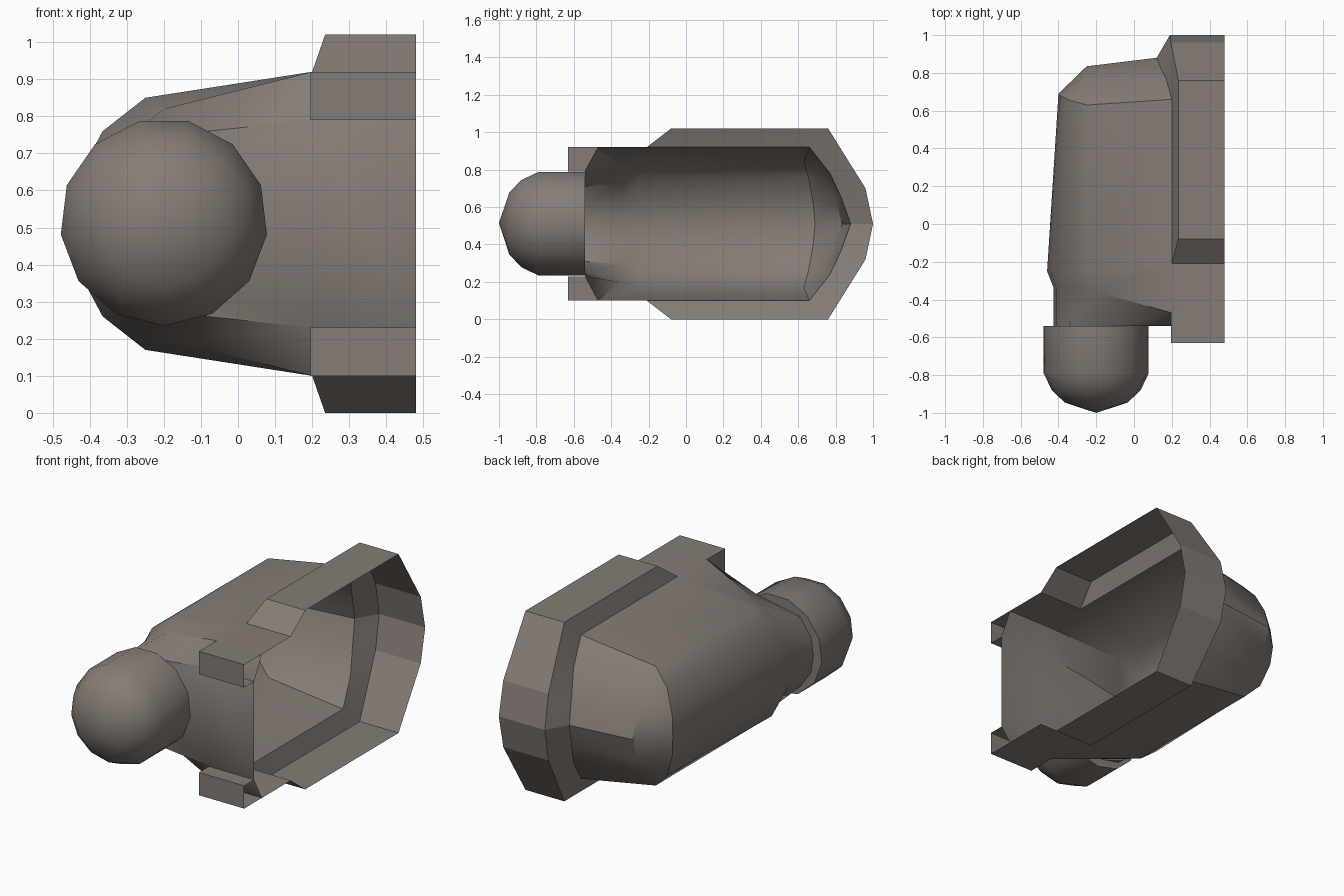
import bpy, bmesh, math

if "Cube" in bpy.data.objects:
    bpy.data.objects.remove(bpy.data.objects["Cube"])

ZC = 0.51  # height of the mirror plane

grey = bpy.data.materials.new("warm_grey")
grey.diffuse_color = (0.235, 0.203, 0.182, 1)
grey.use_nodes = True
grey.node_tree.nodes["Principled BSDF"].inputs["Base Color"].default_value = grey.diffuse_color


def finish(name, bm, angle):
    """Weld, orient outward and smooth a mesh, then add it to the scene."""
    bmesh.ops.remove_doubles(bm, verts=bm.verts, dist=0.0005)
    bmesh.ops.recalc_face_normals(bm, faces=bm.faces)
    bm.normal_update()
    left = min(bm.faces, key=lambda f: f.calc_center_median().x)
    if left.normal.x > 0:
        bmesh.ops.reverse_faces(bm, faces=bm.faces)
    me = bpy.data.meshes.new(name)
    bm.to_mesh(me)
    bm.free()
    me.materials.append(grey)
    for p in me.polygons:
        p.use_smooth = True
    me.set_sharp_from_angle(angle=math.radians(angle))
    ob = bpy.data.objects.new(name, me)
    bpy.context.collection.objects.link(ob)
    return ob


def add(bm, pts):
    """Add one face of (x, y, height above mid-plane)."""
    bm.faces.new([bm.verts.new((x, y, ZC + h)) for x, y, h in pts])


def add_both(bm, pts):
    """Add a face and its mirror image below the mid-plane."""
    add(bm, pts)
    add(bm, [(x, y, -h) for x, y, h in reversed(pts)])


def bridge(bm, a, b):
    for i in range(len(a) - 1):
        add_both(bm, [a[i], a[i + 1], b[i + 1], b[i]])


# Shared arcs at the rounded back end, from the top corner to the mid-plane
arc_rim = [(.2, .66, .41), (.17, .77, .27), (.14, .83, .14), (.12, .88, 0)]
arc_mid = [(-.25, .63, .34), (-.25, .72, .25), (-.25, .80, .12), (-.25, .835, 0)]
arc_side = [(-.25, .63, .34), (-.34, .655, .25), (-.39, .68, .11), (-.40, .69, 0)]

# Housing: half sections lofted from back to front
sec_back = [arc_rim[0]] + arc_side
sec_wide = [(.2, -.21, .41), (-.25, -.24, .34), (-.365, -.25, .25), (-.44, -.25, .11), (-.46, -.25, 0)]
sec_neck = [(.2, -.47, .41), (-.2, -.36, .31), (-.34, -.34, .22), (-.41, -.34, .10), (-.425, -.34, 0)]
sec_front = [(.2, -.54, .28), (-.08, -.54, .25), (-.34, -.54, .20), (-.41, -.54, .10), (-.425, -.54, 0)]

bm = bmesh.new()
bridge(bm, sec_back, sec_wide)
bridge(bm, [(.48, -.21, .41)] + sec_wide, [(.48, -.47, .41)] + sec_neck)
bridge(bm, [(.48, -.47, .41)] + sec_neck, [(.48, -.54, .28)] + sec_front)
# rounded back end
bridge(bm, arc_rim, arc_mid)
for i in range(1, 3):
    add_both(bm, [arc_mid[i], arc_mid[i + 1], arc_side[i + 1], arc_side[i]])
add_both(bm, [arc_mid[0], arc_mid[1], arc_side[1]])
# flat front wall
half = [(.48, -.54, .28)] + sec_front
add(bm, half + [(x, y, -h) for x, y, h in reversed(half[:-1])])
finish("housing", bm, 35)

# Flange around the open side: outer band and sloped ledge
outer = [(.2, -.21, .41), (.235, -.08, .51), (.235, .76, .51),
         (.215, .86, .35), (.195, .96, .19), (.19, 1.0, 0)]
bm = bmesh.new()
bridge(bm, outer, [(.48, y, h) for x, y, h in outer])
add_both(bm, outer[:3] + [arc_rim[0]])
bridge(bm, outer[2:], arc_rim)
finish("rim_flange", bm, 20)

# Two tabs that jut past the front wall
bm = bmesh.new()
x0, x1 = .195, .48
side = [(-.47, .41), (-.63, .41), (-.63, .28), (-.54, .28)]
for (ya, ha), (yb, hb) in zip(side, side[1:]):
    add_both(bm, [(x0, ya, ha), (x1, ya, ha), (x1, yb, hb), (x0, yb, hb)])
add_both(bm, [(x0, y, h) for y, h in side])
finish("front_tabs", bm, 20)

# Round knob: 13-sided lathe along y, closed at the back
N = 13
profile = [(-.54, .28), (-.79, .28), (-.88, .237), (-.945, .168)]
bm = bmesh.new()
rings = []
for y, r in profile:
    rings.append([bm.verts.new((-.2 + r * math.sin(2 * math.pi * i / N), y,
                                .515 - r * math.cos(2 * math.pi * i / N))) for i in range(N)])
tip = bm.verts.new((-.2, -1.0, .515))
bm.faces.new(rings[0])
for i in range(N):
    j = (i + 1) % N
    for a, b in zip(rings, rings[1:]):
        bm.faces.new([a[i], a[j], b[j], b[i]])
    bm.faces.new([rings[-1][i], rings[-1][j], tip])
finish("front_knob", bm, 40)
